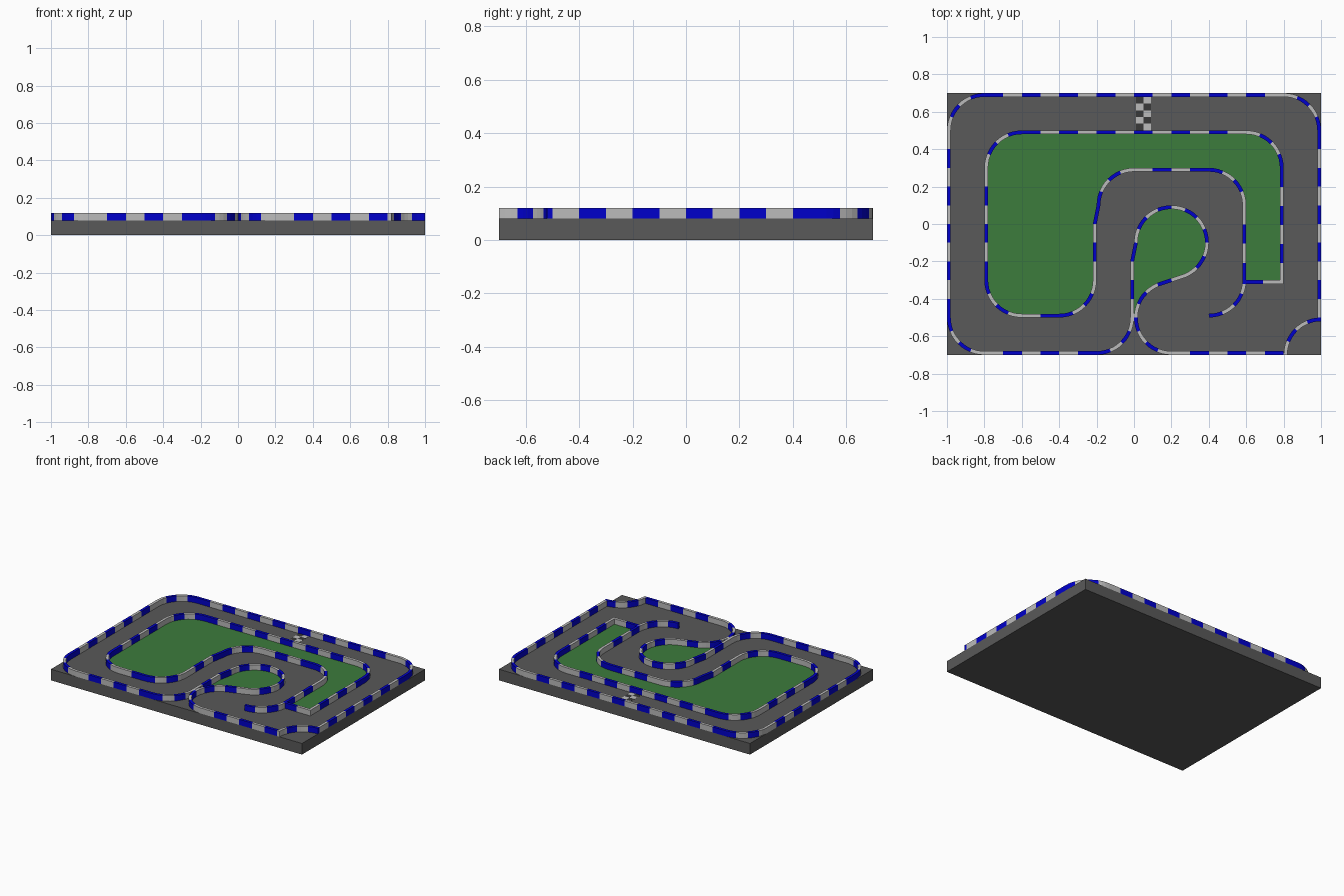
import bpy, bmesh
from math import sin, cos, radians
from mathutils import Vector

if "Cube" in bpy.data.objects:
    bpy.data.objects.remove(bpy.data.objects["Cube"])

TOP, KERB_TOP, HALF = 0.08, 0.12, 0.01
R, SUB = 0.19, 3
BLUE, WHITE = 0, 1


def material(name, rgb):
    m = bpy.data.materials.new(name)
    m.diffuse_color = (*rgb, 1)
    m.use_nodes = True
    m.node_tree.nodes["Principled BSDF"].inputs["Base Color"].default_value = m.diffuse_color
    return m


blue = material("kerb_blue", (0.0, 0.0, 0.6))
white = material("kerb_white", (0.5, 0.5, 0.5))
green = material("grass_green", (0.045, 0.2, 0.045))
asphalt = material("asphalt", (0.1, 0.1, 0.1))
dark = material("check_dark", (0.04, 0.04, 0.04))


def finish(name, bm, mats):
    bmesh.ops.recalc_face_normals(bm, faces=bm.faces[:])
    me = bpy.data.meshes.new(name)
    bm.to_mesh(me)
    bm.free()
    for m in mats:
        me.materials.append(m)
    ob = bpy.data.objects.new(name, me)
    bpy.context.collection.objects.link(ob)
    return ob


# A path is a list of (point, stripe colour of the segment ending there)
def line(p, q, n, first=BLUE):
    p, q = Vector(p), Vector(q)
    return [(p, None)] + [(p.lerp(q, (i + 1) / n), (first + i) % 2) for i in range(n)]


def arc(cx, cy, a0, a1, first=WHITE):
    n = round(abs(a1 - a0) / 22.5) * SUB
    out = []
    for i in range(n + 1):
        a = radians(a0 + (a1 - a0) * i / n)
        colour = (first + (i - 1) // SUB) % 2 if i else None
        out.append((Vector((cx + R * cos(a), cy + R * sin(a))), colour))
    return out


def join(*parts):
    path = []
    for part in parts:
        for p, c in part:
            if not path or (p - path[-1][0]).length > 1e-4:
                path.append((p, c))
    return path


def kerb(name, path, closed=False):
    pts = [p for p, _ in path]
    cols = [c for _, c in path]
    if closed and (pts[0] - pts[-1]).length < 1e-4:
        cols[0] = cols.pop()
        pts.pop()
    n = len(pts)
    bm = bmesh.new()
    rings = []
    for i, p in enumerate(pts):
        a = pts[i - 1] if i or closed else None
        b = pts[(i + 1) % n] if i < n - 1 or closed else None
        d0 = (p - a).normalized() if a else (b - p).normalized()
        d1 = (b - p).normalized() if b else d0
        t = (d0 + d1).normalized()
        off = Vector((-t.y, t.x)) * HALF / max(t.dot(d0), 0.5)
        rings.append([bm.verts.new((p.x + s * off.x, p.y + s * off.y, z))
                      for s, z in ((1, TOP), (1, KERB_TOP), (-1, KERB_TOP), (-1, TOP))])
    for i in range(0 if closed else 1, n):
        r0, r1 = rings[i - 1], rings[i]
        for k in range(4):
            f = bm.faces.new((r0[k], r0[(k + 1) % 4], r1[(k + 1) % 4], r1[k]))
            f.material_index = cols[i] or 0
    if not closed:
        bm.faces.new(rings[0]).material_index = cols[1]
        bm.faces.new(rings[-1]).material_index = cols[-1]
    finish(name, bm, (blue, white))


def grass(name, path):
    pts = [p for p, _ in path]
    if (pts[0] - pts[-1]).length < 1e-4:
        pts.pop()
    bm = bmesh.new()
    f = bm.faces.new([bm.verts.new((p.x, p.y, TOP + 0.001)) for p in pts])
    if f.normal.z < 0 or (f.normal_update() or f.normal.z < 0):
        f.normal_flip()
    me = bpy.data.meshes.new(name)
    bm.to_mesh(me)
    bm.free()
    me.materials.append(green)
    bpy.context.collection.objects.link(bpy.data.objects.new(name, me))


def box(name, x0, x1, y0, y1, z0, z1, mat):
    bm = bmesh.new()
    bmesh.ops.create_cube(bm, size=1)
    for v in bm.verts:
        v.co = (x1 if v.co.x > 0 else x0, y1 if v.co.y > 0 else y0, z1 if v.co.z > 0 else z0)
    return finish(name, bm, (mat,))


# Base slab
box("base", -1, 1, -0.7, 0.7, 0, TOP, asphalt)

# Teardrop hairpin section of the outer kerb
lower = arc(0.2, -0.5, 180, 112.5)
upper = arc(0.2, -0.1, -67.5, 180)
hairpin = join(lower, line(lower[-1][0], upper[0][0], 2), upper,
               line((0.01, -0.1), (-0.01, -0.2), 1),
               line((-0.01, -0.2), (-0.01, -0.5), 3, WHITE))

# Outer kerb, clockwise from the bottom right
outer = join(line((0.8, -0.69), (0.2, -0.69), 6),
             arc(0.2, -0.5, 270, 180), hairpin,
             arc(-0.2, -0.5, 0, -90),
             line((-0.2, -0.69), (-0.8, -0.69), 6),
             arc(-0.8, -0.5, 270, 180),
             line((-0.99, -0.5), (-0.99, 0.5), 10),
             arc(-0.8, 0.5, 180, 90),
             line((-0.8, 0.69), (0.8, 0.69), 16),
             arc(0.8, 0.5, 90, 0),
             line((0.99, 0.5), (0.99, -0.5), 10))
kerb("outer_kerb", outer)
kerb("corner_kerb", arc(1.0, -0.7, 90, 180, BLUE))

# Inner kerb around the large grass field
inner = join(line((-0.79, -0.3), (-0.79, 0.3), 6),
             arc(-0.6, 0.3, 180, 90),
             line((-0.6, 0.49), (0.6, 0.49), 12),
             arc(0.6, 0.3, 90, 0),
             line((0.79, 0.3), (0.79, -0.31), 6),
             line((0.79, -0.31), (0.59, -0.31), 2, WHITE),
             line((0.59, -0.31), (0.59, 0.1), 4),
             arc(0.4, 0.1, 0, 90),
             line((0.4, 0.29), (0, 0.29), 4),
             arc(0, 0.1, 90, 180),
             line((-0.19, 0.1), (-0.21, 0), 1),
             line((-0.21, 0), (-0.21, -0.3), 3, WHITE),
             arc(-0.4, -0.3, 0, -90),
             line((-0.4, -0.49), (-0.6, -0.49), 2),
             arc(-0.6, -0.3, 270, 180))
kerb("inner_kerb", inner, closed=True)
kerb("lane_end_kerb", arc(0.4, -0.3, 0, -90))

# Grass areas
grass("grass_field", inner)
grass("grass_island", hairpin)

# Chequered start line
for row in range(5):
    for col in range(2):
        x, y = 0.01 + 0.04 * col, 0.5 + 0.036 * row
        box("start_check", x, x + 0.04, y, y + 0.036, TOP, TOP + 0.001,
            white if (row + col) % 2 else dark)
